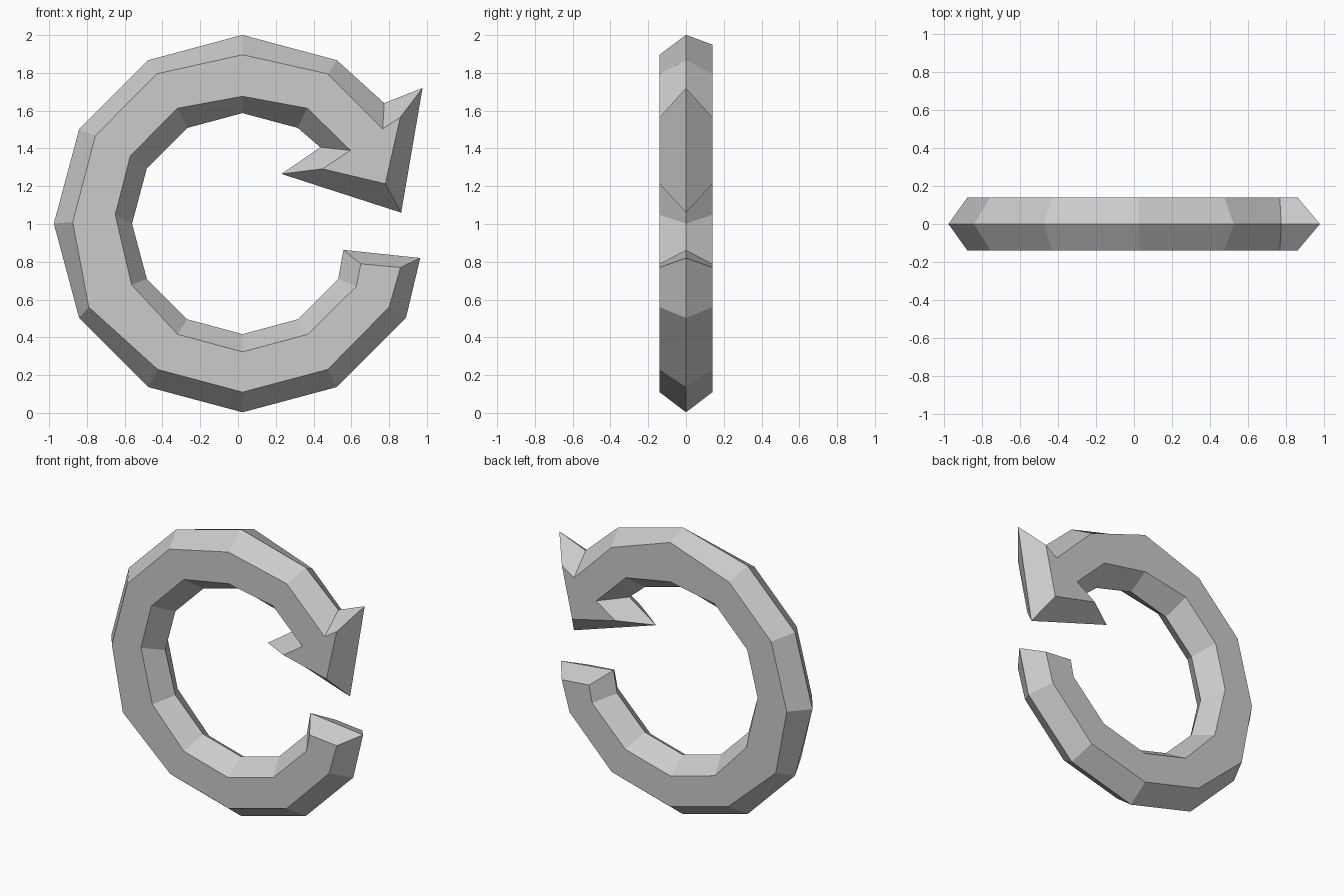
import bpy, bmesh
from math import radians, cos, sin

if "Cube" in bpy.data.objects:
    bpy.data.objects.remove(bpy.data.objects["Cube"])

CX, CZ, DEPTH = 0.024, 1.002, 0.14


def arc(radius, degrees):
    return [(CX + radius * cos(radians(a)), CZ + radius * sin(radians(a))) for a in degrees]


# widest outline at y = 0: tail end, outer arc, arrow head, inner arc, tail end
rim = [(0.965, 0.82)]
rim += arc(0.999, range(-30, -301, -30))
rim += [(0.774, 1.64), (0.977, 1.72), (0.864, 1.06), (0.23, 1.265), (0.436, 1.406)]
rim += arc(0.585, range(60, 331, 30))
rim += [(0.558, 0.863)]

# inset outline of the flat front and back faces, same order as the rim
flat = [(0.86, 0.77), (0.80, 0.56), (0.475, 0.23), (CX, 0.11), (-0.425, 0.23),
        (-0.79, 0.56), (-0.875, 1.01), (-0.755, 1.467), (-0.43, 1.795), (CX, 1.896),
        (0.475, 1.795), (0.766, 1.504), (0.859, 1.565), (0.78, 1.213), (0.447, 1.292),
        (0.595, 1.39), (0.367, 1.613), (CX, 1.676), (-0.32, 1.613), (-0.57, 1.361),
        (-0.65, 1.049), (-0.563, 0.678), (-0.32, 0.416), (CX, 0.323), (0.37, 0.416),
        (0.626, 0.67), (0.65, 0.789)]
back = list(flat)
back[9] = (CX, 1.95)  # the back face reaches a little higher at the top

# join the three outlines with bevel faces and cap both sides
bm = bmesh.new()
loops = [[bm.verts.new((x, y, z)) for x, z in pts]
         for pts, y in ((flat, -DEPTH), (rim, 0), (back, DEPTH))]
n = len(rim)
for a, b in zip(loops, loops[1:]):
    for i in range(n):
        j = (i + 1) % n
        bm.faces.new((a[i], a[j], b[j], b[i]))
caps = [bm.faces.new(loops[0]), bm.faces.new(loops[2])]
bmesh.ops.recalc_face_normals(bm, faces=bm.faces)
bmesh.ops.triangulate(bm, faces=caps)

mesh = bpy.data.meshes.new("circular_arrow")
bm.to_mesh(mesh)
bm.free()
bpy.context.collection.objects.link(bpy.data.objects.new("circular_arrow", mesh))
